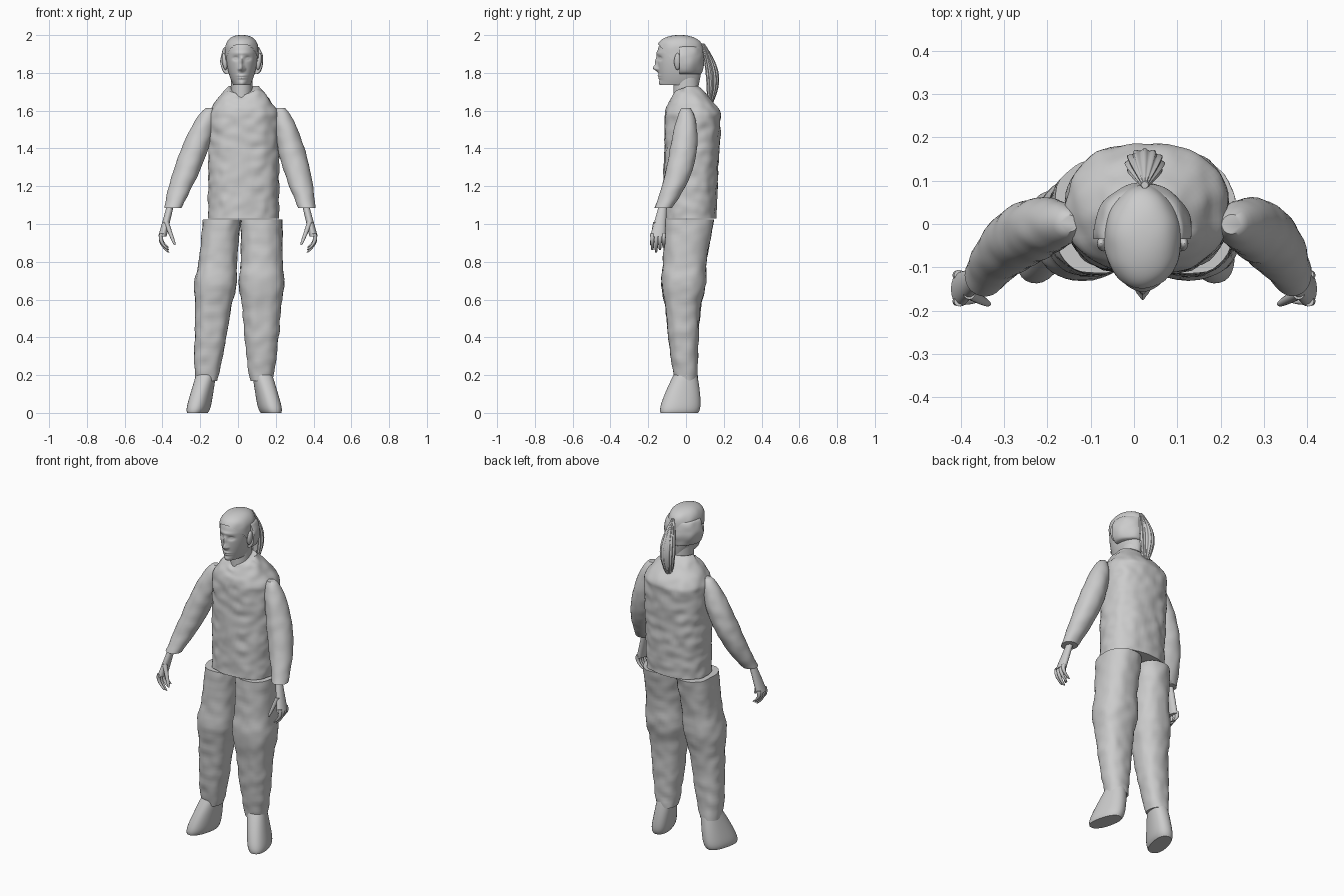
import bpy, bmesh
from math import sin, cos, pi, sqrt, exp, copysign, radians
from mathutils import Vector, Matrix, noise

cube = bpy.data.objects.get("Cube")
if cube:
    bpy.data.objects.remove(cube)

shade = (0.6, 0.6, 0.6, 1)
grey = bpy.data.materials.new("plain grey")
grey.use_nodes = True
grey.diffuse_color = shade
grey.node_tree.nodes["Principled BSDF"].inputs["Base Color"].default_value = shade


def mix(low, high, t):
    return low + (high - low) * t


def bump(distance, spread):
    return exp(-(distance / spread) ** 2)


def arch(t):
    return max(sin(pi * t), 0)


def loft(name, bottom, top, centre, size, sides=32, rows=32, square=2,
         yaw=0, wrinkle=0, ridges=0, adjust=None, keep=None):
    """Closed solid whose level cross-sections follow centre(t) and size(t)."""
    bm = bmesh.new()
    rings = []
    for row in range(rows + 1):
        t = row / rows
        origin = Vector((*centre(t), mix(bottom, top, t)))
        width, depth = size(t)
        ring = []
        for side in range(sides):
            angle = 2 * pi * side / sides
            c, s = cos(angle), sin(angle)
            groove = 1 + ridges * cos(12 * angle)
            x = copysign(abs(c) ** (2 / square), c) * width * groove
            y = copysign(abs(s) ** (2 / square), s) * depth * groove
            point = origin + Matrix.Rotation(yaw, 3, 'Z') @ Vector((x, y, 0))
            if wrinkle:
                fold = noise.noise(point * Vector((1, 1, 2)).length * 8)
                point += Vector((c, s, 0)) * fold * wrinkle
            if adjust:
                adjust(point)
            ring.append(bm.verts.new(point))
        rings.append(ring)
    for low, high in zip(rings, rings[1:]):
        for a in range(sides):
            b = (a + 1) % sides
            bm.faces.new((low[a], low[b], high[b], high[a]))
    bm.faces.new(rings[0])
    bm.faces.new(rings[-1])
    bmesh.ops.recalc_face_normals(bm, faces=bm.faces)
    if keep:
        unwanted = [f for f in bm.faces if not keep(f.calc_center_median())]
        bmesh.ops.delete(bm, geom=unwanted, context='FACES')
    mesh = bpy.data.meshes.new(name)
    bm.to_mesh(mesh)
    bm.free()
    mesh.materials.append(grey)
    mesh.shade_smooth()
    mesh.set_sharp_from_angle(angle=radians(50))
    bpy.context.collection.objects.link(bpy.data.objects.new(name, mesh))


# Shirt: straight body, sloping shoulders, collar dipping to a V at the front
def shoulder(t):
    return max((t - 0.78) / 0.22, 0) ** 1.3


def collar(point):
    if point.z > 1.62 and point.y < 0:
        dip = max(0, 1 - abs(point.x - 0.02) / 0.12)
        point.z -= (point.z - 1.62) * dip / 2


loft("shirt", 1.03, 1.73,
     centre=lambda t: (0.03, mix(mix(0.02, 0.04, t), 0, shoulder(t))),
     size=lambda t: (mix(0.187, 0.08, shoulder(t)),
                     mix(mix(0.138, 0.152, t), 0.065, shoulder(t))),
     sides=64, rows=64, square=2.4, wrinkle=0.008, adjust=collar)


# Trouser legs: tapered, fuller at the knee
def trouser_leg(name, ankle, hip, width):
    def knee(t):
        return 0.014 * bump(t - 0.6, 0.1)

    loft(name, 0.17, 1.025,
         centre=lambda t: (mix(ankle, hip, t), 0.017 * t * t - 0.02 * arch(t)),
         size=lambda t: (mix(width, 0.06, (1 - t) ** 3) + knee(t),
                         mix(0.06, 0.132, t) + knee(t)),
         sides=40, rows=48, square=2.4, wrinkle=0.006)


trouser_leg("right_trouser_leg", ankle=-0.168, hip=-0.085, width=0.1)
trouser_leg("left_trouser_leg", ankle=0.125, hip=0.125, width=0.11)


# Sleeves: forearm swings forward, shoulder end rounds over
def sleeve(name, cuff, shoulder_x):
    def radius(t):
        return (0.046 + 0.026 * arch(t)) * sqrt(1 - 0.8 * t ** 12)

    loft(name, 1.085, 1.615,
         centre=lambda t: (mix(cuff, shoulder_x, t), -0.12 * (1 - t) ** 2.5),
         size=lambda t: (radius(t), radius(t)), wrinkle=0.004)


sleeve("right_sleeve", cuff=-0.345, shoulder_x=-0.15)
sleeve("left_sleeve", cuff=0.365, shoulder_x=0.225)

for side, s in (("right", -1), ("left", 1)):
    # Feet, turned outward
    loft(side + "_foot", 0, 0.22,
         centre=lambda t: (mix(s * 0.195, s * 0.145, t) - 0.02, mix(-0.035, 0, t)),
         size=lambda t: (mix(0.06, 0.05, t) * (1 - 0.2 * (1 - t) ** 12),
                         mix(0.112, 0.055, t ** 1.5) * (1 - 0.1 * (1 - t) ** 12)),
         square=2.3, yaw=s / 4)

    # Hands with curled fingers
    loft(side + "_palm", 0.935, 1.11,
         centre=lambda t: (mix(s * 0.4, s * 0.355, t), mix(-0.15, -0.12, t)),
         size=lambda t: (mix(0.022, 0.018, t), mix(0.04, 0.02, t)))
    for finger in range(4):
        y = mix(-0.178, -0.118, finger / 3)
        loft(f"{side}_finger_{finger + 1}", 0.85 + abs(finger - 1) / 80, 0.95,
             centre=lambda t: (s * (0.403 - 0.035 * (1 - t) ** 2 + 0.01 * arch(t)), y),
             size=lambda t: [mix(0.005, 0.012, sqrt(t))] * 2, sides=12, rows=12)
    loft(side + "_thumb", 0.89, 1.01,
         centre=lambda t: (mix(s * 0.335, s * 0.38, t), mix(-0.185, -0.16, t)),
         size=lambda t: [mix(0.005, 0.014, sqrt(t))] * 2, sides=12, rows=12)

    # Ears
    loft(side + "_ear", 1.815, 1.905,
         centre=lambda t: (0.02 + s * mix(0.085, 0.096, t), -0.045),
         size=lambda t: (0.014 * sqrt(arch(t)), 0.018 * sqrt(arch(t))), sides=16)


# Head: narrow jaw, domed crown
def skull(t):
    dome = sqrt(max(1 - t ** 8, 0.01))
    jaw = (1 - t) ** 3
    return mix(0.087, 0.045, jaw) * dome, mix(0.121, 0.1, jaw) * dome


def head_centre(t):
    return 0.02, -0.033


# Face features: offset from the middle, height, spreads, push forward
features = {
    "nose": (0, 1.825, 0.012, 0.016, 0.026),
    "bridge": (0, 1.86, 0.009, 0.025, 0.012),
    "brow": (0, 1.905, 0.045, 0.01, 0.005),
    "nostrils": (0.014, 1.82, 0.006, 0.007, 0.008),
    "sockets": (0.032, 1.877, 0.015, 0.011, -0.012),
    "eyes": (0.032, 1.876, 0.009, 0.006, 0.006),
    "upper_lip": (0, 1.785, 0.022, 0.006, 0.007),
    "lower_lip": (0, 1.772, 0.02, 0.005, 0.006),
    "chin": (0, 1.745, 0.022, 0.014, 0.008),
}


def face(point):
    if point.y < -0.06:
        across = abs(point.x - 0.02)
        for offset, height, wide, tall, push in features.values():
            point.y -= push * bump(across - offset, wide) * bump(point.z - height, tall)


loft("neck", 1.62, 1.8, centre=lambda t: (0.02, 0), size=lambda t: (0.056, 0.067))
loft("head", 1.735, 1.994, head_centre, skull, sides=112, rows=90, adjust=face)

# Hair: swept-back cap, gathered lower roll and ponytail
loft("hair_cap", 1.741, 2, head_centre,
     size=lambda t: [radius + 0.006 for radius in skull(t)],
     sides=80, rows=80, wrinkle=0.003,
     keep=lambda c: c.z > 1.8 and c.z > 1.79 - 1.1 * c.y)


def flat_front(point):
    point.y = max(point.y, -0.035)


loft("hair_roll", 1.795, 1.94, centre=lambda t: (0.02, -0.02),
     size=lambda t: (mix(0.084, 0.113, sqrt(arch(t))),
                     mix(0.1, 0.114, sqrt(arch(t)))),
     sides=56, wrinkle=0.006, adjust=flat_front)
loft("ponytail", 1.61, 1.955,
     centre=lambda t: (0.025, mix(0.12, 0.09, t) + 0.035 * arch(t)),
     size=lambda t: (mix(0.008, 0.043, arch(t)), mix(0.008, 0.032, arch(t))),
     sides=72, ridges=0.09)
